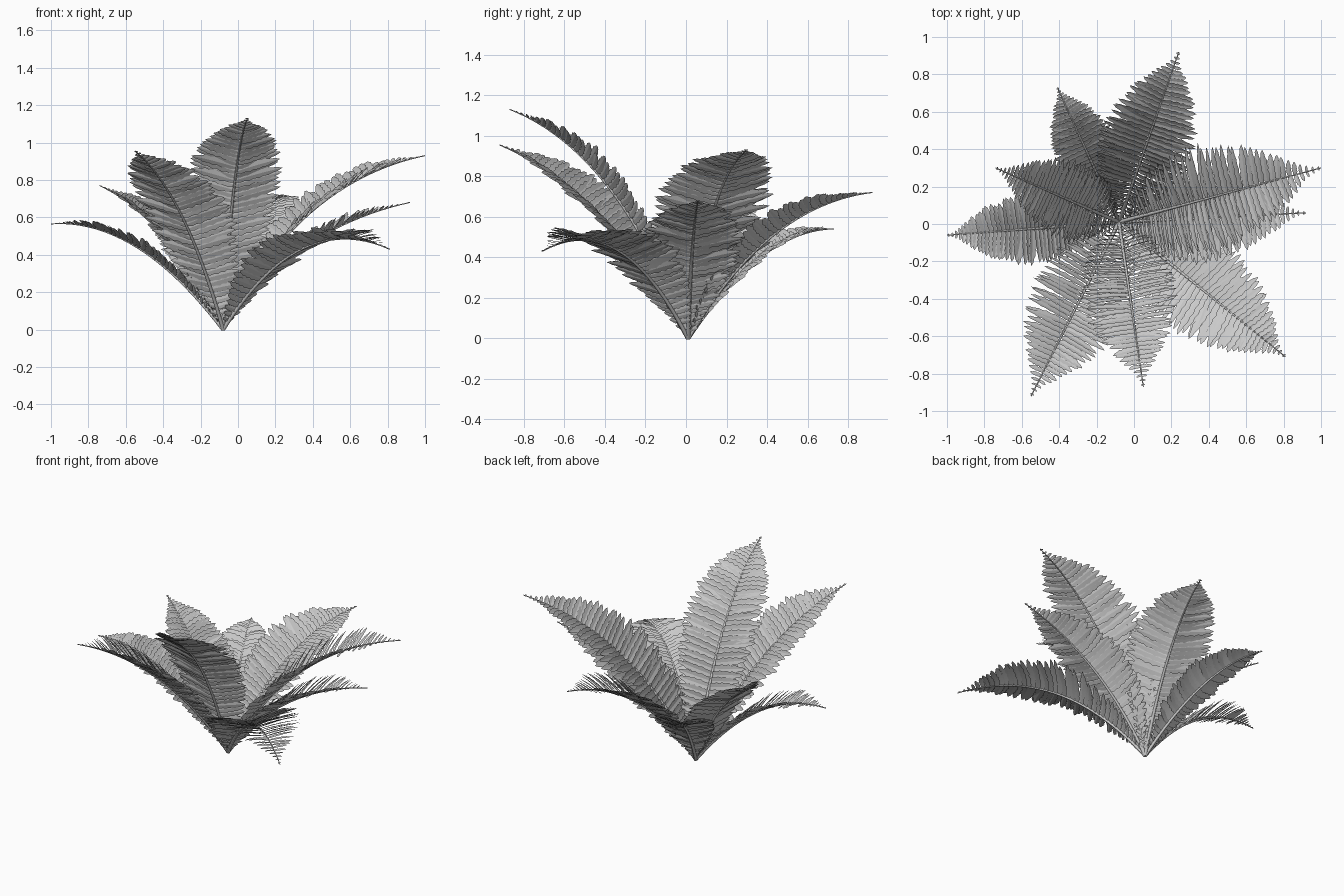
import bpy, bmesh, math, random
from mathutils import Vector

if "Cube" in bpy.data.objects:
    bpy.data.objects.remove(bpy.data.objects["Cube"])

random.seed(4)
BASE = Vector((-0.08, 0.01, 0.0))
# tip x, tip y, tip z, bend distance, bend height, leaflet length
FRONDS = [
    (1.00, 0.30, 0.93, 0.41, 0.79, 0.30),
    (0.92, 0.06, 0.68, 0.36, 0.54, 0.25),
    (0.81, -0.71, 0.43, 0.52, 0.65, 0.28),
    (0.05, -0.87, 1.13, 0.34, 0.92, 0.27),
    (-0.55, -0.92, 0.955, 0.45, 0.73, 0.28),
    (-1.00, -0.06, 0.565, 0.46, 0.60, 0.20),
    (-0.74, 0.30, 0.77, 0.26, 0.57, 0.22),
    (-0.41, 0.73, 0.54, 0.40, 0.54, 0.19),
    (0.24, 0.92, 0.72, 0.41, 0.66, 0.27),
]
# leaflet length along the frond
PROFILE = [(0, .08), (.08, .3), (.2, .68), (.35, .93), (.5, 1), (.62, .9),
           (.75, .68), (.85, .4), (.92, .17), (.96, .07), (1, .03)]
PAIRS = 42
STEPS = 10


def lookup(s):
    for (a, va), (b, vb) in zip(PROFILE, PROFILE[1:]):
        if s <= b:
            return va + (vb - va) * (s - a) / (b - a)
    return PROFILE[-1][1]


def path(p0, p1, p2, t):
    return p0 * (1 - t) ** 2 + p1 * 2 * t * (1 - t) + p2 * t * t


def stem(name, pts):
    cu = bpy.data.curves.new(name, 'CURVE')
    cu.dimensions = '3D'
    cu.bevel_depth = 0.011
    cu.bevel_resolution = 1
    cu.use_fill_caps = True
    sp = cu.splines.new('POLY')
    sp.points.add(len(pts) - 1)
    for i, p in enumerate(pts):
        sp.points[i].co = (*p, 1)
        sp.points[i].radius = 1 - 0.75 * i / (len(pts) - 1)
    bpy.context.collection.objects.link(bpy.data.objects.new(name, cu))


def leaflet(bm, root, along, across, normal, length, width):
    """Pointed blade with a scalloped edge and a slight crease."""
    rows = []
    for k in range(STEPS + 1):
        u = k / STEPS
        w = width * 0.5 * min(1, 0.6 + 2 * u) * (1 - u ** 5)
        w *= 1.12 if k % 2 else 0.84
        mid = root + along * (length * u) - normal * (length * 0.08 * u * u)
        if k == STEPS:
            rows.append([bm.verts.new(mid)])
        else:
            rows.append([bm.verts.new(mid + across * w * e + normal * abs(e) * w * 0.15)
                         for e in (-1, 0, 1)])
    for a, b in zip(rows, rows[1:]):
        for j in range(2):
            if len(b) == 1:
                bm.faces.new((a[j], a[j + 1], b[0]))
            else:
                bm.faces.new((a[j], a[j + 1], b[j + 1], b[j]))


for n, (tx, ty, tz, r1, z1, size) in enumerate(FRONDS, 1):
    tip = Vector((tx, ty, tz))
    out = Vector((tx - BASE.x, ty - BASE.y, 0)).normalized()
    bend = BASE + out * r1 + Vector((0, 0, z1))
    pts = [path(BASE, bend, tip, i / 24) for i in range(25)]
    stem(f"frond_stem_{n}", pts)

    # paired leaflets
    bm = bmesh.new()
    for i in range(PAIRS):
        s = 0.04 + 0.95 * i / (PAIRS - 1)
        root = path(BASE, bend, tip, s)
        tan = ((bend - BASE) * (1 - s) + (tip - bend) * s).normalized()
        side = tan.cross(Vector((0, 0, 1))).normalized()
        nor = side.cross(tan).normalized()
        for sgn in (-1, 1):
            fwd = math.radians(6 + 7 * s + random.uniform(-3, 3))
            lift = math.radians(16 + random.uniform(-4, 4))
            flat = side * sgn * math.cos(fwd) + tan * math.sin(fwd)
            along = flat * math.cos(lift) + nor * math.sin(lift)
            across = (tan - along * tan.dot(along)).normalized()
            up = across.cross(along) * -sgn
            if up.dot(nor) < 0:
                up = -up
            roll = math.radians(18 + random.uniform(-6, 6))
            acr = across * math.cos(roll) + up * math.sin(roll)
            nrm = up * math.cos(roll) - across * math.sin(roll)
            length = size * lookup(s) * random.uniform(0.95, 1.05)
            width = min(0.052, 0.007 + length * 0.3)
            leaflet(bm, root, along, acr, nrm, length, width)
    me = bpy.data.meshes.new(f"frond_leaflets_{n}")
    bm.to_mesh(me)
    bm.free()
    bpy.context.collection.objects.link(bpy.data.objects.new(me.name, me))
